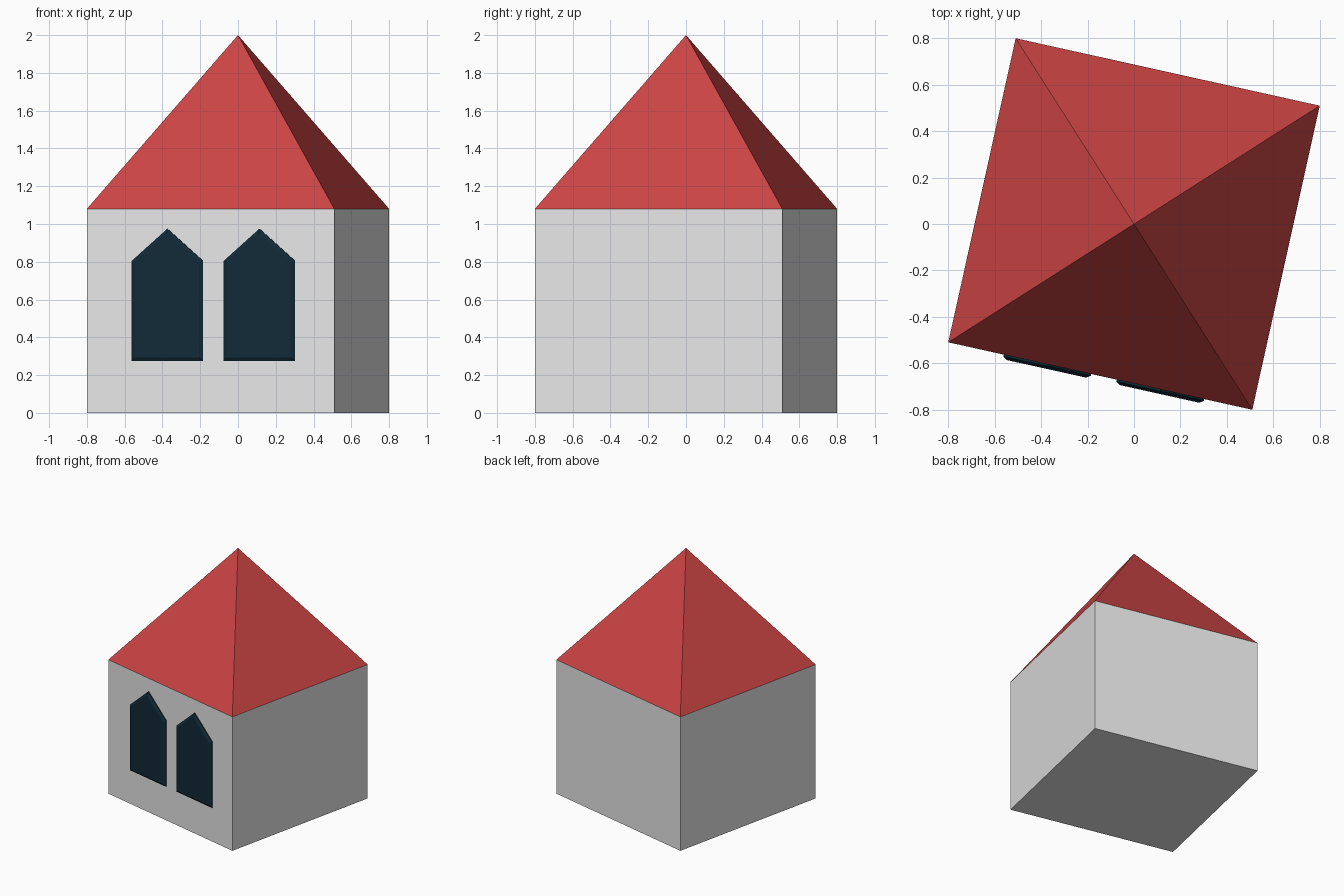
import bpy, bmesh, math
from mathutils import Matrix

if "Cube" in bpy.data.objects:
    bpy.data.objects.remove(bpy.data.objects["Cube"])

HALF, WALL_TOP, APEX = 0.671, 1.08, 2.0
TURN = Matrix.Rotation(math.radians(-12.5), 4, 'Z')


def material(name, rgb):
    m = bpy.data.materials.new(name)
    m.diffuse_color = (*rgb, 1)
    m.use_nodes = True
    m.node_tree.nodes["Principled BSDF"].inputs["Base Color"].default_value = m.diffuse_color
    return m


stone = material("light grey wall", (0.8, 0.8, 0.8))
red = material("red roof", (0.604, 0.058, 0.058))
glass = material("dark blue window", (0.0056, 0.0232, 0.037))


def finish(bm, name, mat):
    bmesh.ops.recalc_face_normals(bm, faces=bm.faces)
    bmesh.ops.transform(bm, matrix=TURN, verts=bm.verts)
    me = bpy.data.meshes.new(name)
    bm.to_mesh(me)
    bm.free()
    me.materials.append(mat)
    ob = bpy.data.objects.new(name, me)
    bpy.context.collection.objects.link(ob)
    return ob


# Walls: square box, open under the roof
bm = bmesh.new()
bmesh.ops.create_cube(bm, size=1, matrix=Matrix.Translation((0, 0, WALL_TOP / 2))
                      @ Matrix.Diagonal((2 * HALF, 2 * HALF, WALL_TOP, 1)))
top = [f for f in bm.faces if f.calc_center_median().z > WALL_TOP - 0.01]
bmesh.ops.delete(bm, geom=top, context='FACES_ONLY')
finish(bm, "walls", stone)

# Roof: four-sided pyramid flush with the walls
bm = bmesh.new()
tip = bm.verts.new((0, 0, APEX))
rim = [bm.verts.new((sx * HALF, sy * HALF, WALL_TOP))
       for sx, sy in ((-1, -1), (1, -1), (1, 1), (-1, 1))]
for i in range(4):
    bm.faces.new((rim[i], rim[(i + 1) % 4], tip))
finish(bm, "roof", red)


# Windows: pointed plates with a chamfered rim on the front wall
def window(name, cx):
    w = 0.193
    outline = [(-w, 0.275), (w, 0.275), (w, 0.805), (0, 0.975), (-w, 0.805)]
    bm = bmesh.new()
    face = bm.faces.new([bm.verts.new((cx + x, -HALF, z)) for x, z in outline])
    face = bmesh.ops.extrude_discrete_faces(bm, faces=[face])["faces"][0]
    bmesh.ops.translate(bm, verts=face.verts, vec=(0, -0.008, 0))
    bmesh.ops.inset_region(bm, faces=[face], thickness=0.018, use_even_offset=True)
    bmesh.ops.translate(bm, verts=face.verts, vec=(0, -0.012, 0))
    finish(bm, name, glass)


window("left_window", -0.233)
window("right_window", 0.266)
